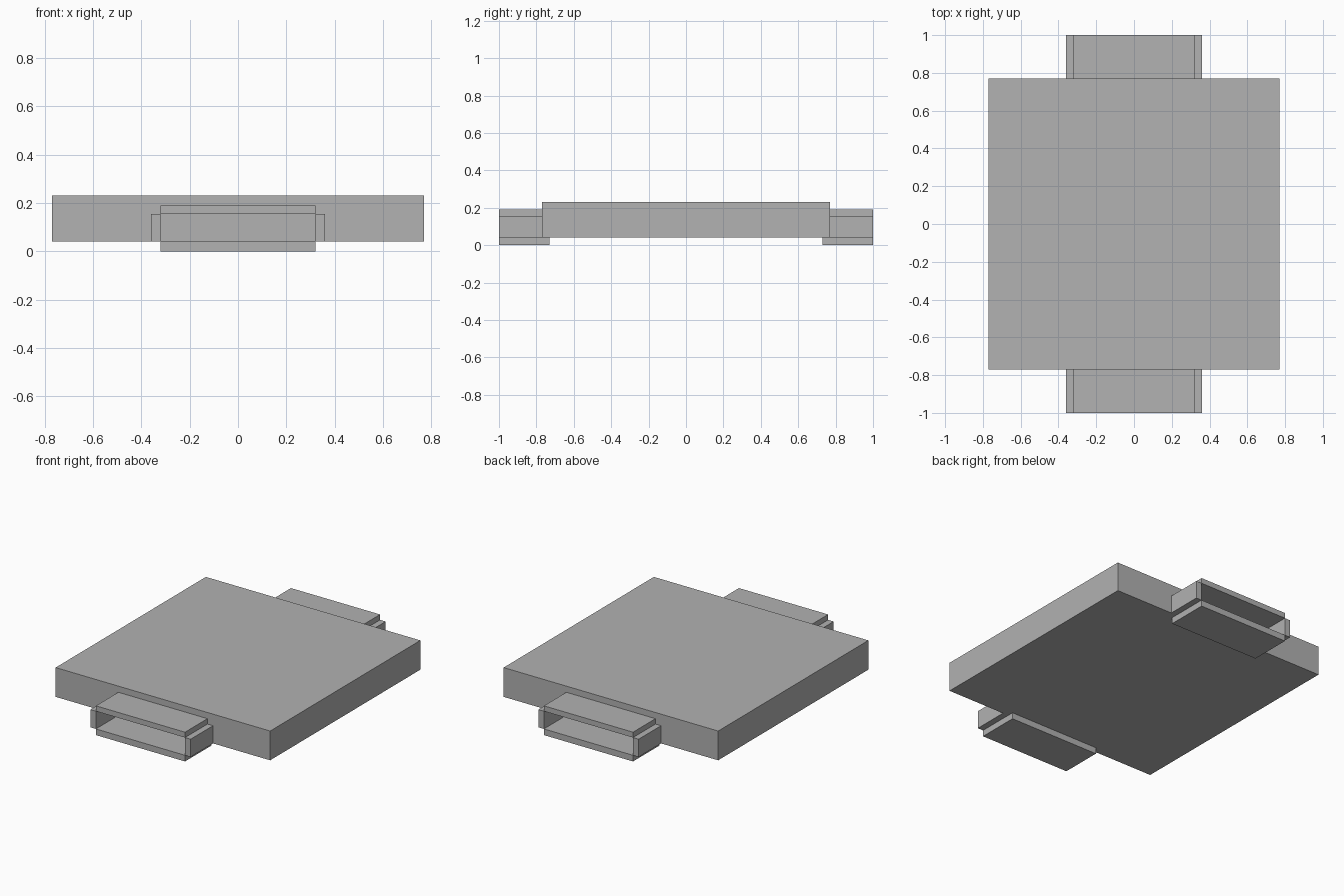
import bpy
from mathutils import Vector

cube = bpy.data.objects.get("Cube")
if cube:
    bpy.data.objects.remove(cube, do_unlink=True)

# Single plain grey
grey = bpy.data.materials.new("plain grey")
grey.use_nodes = True
colour = (0.445, 0.445, 0.445, 1)
grey.diffuse_color = colour
grey.node_tree.nodes["Principled BSDF"].inputs["Base Color"].default_value = colour


def box(name, low, high):
    """Flat-faced box between two opposite corners."""
    low, high = Vector(low), Vector(high)
    bpy.ops.mesh.primitive_cube_add(size=1)
    obj = bpy.context.object
    obj.name = obj.data.name = name
    for v in obj.data.vertices:
        v.co = (low + high) / 2 + v.co * (high - low)
    obj.data.materials.append(grey)
    return obj


HALF = 0.77                      # half width of the slab
INNER, OUTER = 0.73, 1.0         # depth range of the end sockets
WIDE, EDGE = 0.32, 0.36          # half widths of the socket opening and its cheeks
FLOOR, ROOF, TOP = 0.04, 0.155, 0.19

# Main slab
box("main_slab", (-HALF, -HALF, FLOOR), (HALF, HALF, 0.23))

# Open rectangular socket at each end: floor, roof and two cheeks
for end, side in (("front", -1), ("back", 1)):
    y0, y1 = sorted((side * INNER, side * OUTER))
    box(end + "_socket_floor", (-WIDE, y0, 0), (WIDE, y1, FLOOR))
    box(end + "_socket_roof", (-WIDE, y0, ROOF), (WIDE, y1, TOP))
    for hand, sx in (("right", -1), ("left", 1)):
        x0, x1 = sorted((sx * WIDE, sx * EDGE))
        box(f"{end}_socket_{hand}_cheek", (x0, y0, FLOOR), (x1, y1, ROOF))
